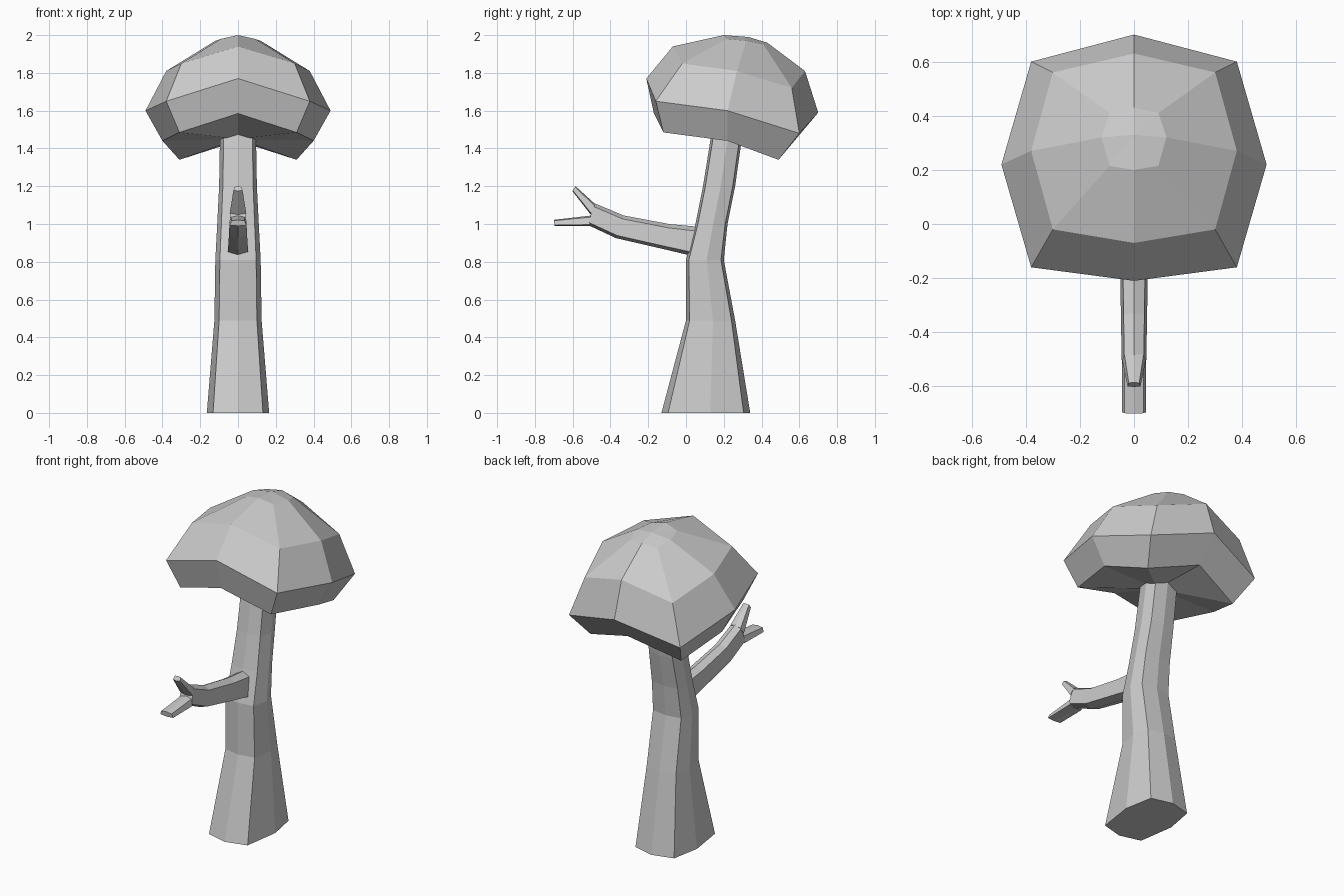
import bpy
import bmesh

default_cube = bpy.data.objects.get("Cube")
if default_cube:
    bpy.data.objects.remove(default_cube, do_unlink=True)


def make_material(name, color):
    material = bpy.data.materials.new(name)
    material.use_nodes = True
    material.diffuse_color = color
    material.node_tree.nodes["Principled BSDF"].inputs["Base Color"].default_value = color
    return material


GREY = make_material("plain grey", (0.6, 0.6, 0.6, 1))


def mirrored_ring(half):
    """Close a half outline, which starts and ends on the middle plane."""
    return half + [(-x, y, z) for x, y, z in half[-2:0:-1]]


def loft(name, half_rings, start_tip=None, end_tip=None):
    """Skin mirrored rings; close each end with a fan to a tip or a flat cap."""
    bm = bmesh.new()
    rings = [[bm.verts.new(p) for p in mirrored_ring(half)] for half in half_rings]
    count = len(rings[0])
    for low, high in zip(rings, rings[1:]):
        for i in range(count):
            j = (i + 1) % count
            bm.faces.new((low[i], low[j], high[j], high[i]))
    for ring, tip in ((rings[0], start_tip), (rings[-1], end_tip)):
        if tip is None:
            bm.faces.new(ring)
        else:
            center = bm.verts.new(tip)
            for i in range(count):
                bm.faces.new((ring[i], ring[(i + 1) % count], center))
    bmesh.ops.recalc_face_normals(bm, faces=bm.faces)
    mesh = bpy.data.meshes.new(name)
    bm.to_mesh(mesh)
    bm.free()
    mesh.materials.append(GREY)
    part = bpy.data.objects.new(name, mesh)
    bpy.context.collection.objects.link(part)
    return part


# Trunk: eight-sided, leaning and tapering upwards
def trunk_ring(z, half_width, front, back):
    middle, depth = (front + back) / 2, (back - front) / 2
    outline = ((0, -1), (0.8, -0.85), (1, 0.1), (0.8, 0.85), (0, 1))
    return [(half_width * u, middle + depth * v, z) for u, v in outline]


loft("trunk", [trunk_ring(*ring) for ring in (
    (0, 0.165, -0.13, 0.34),
    (0.49, 0.125, 0, 0.26),
    (0.81, 0.12, 0, 0.2),
    (1, 0.11, 0.05, 0.22),
    (1.2, 0.1, 0.09, 0.26),
    (1.48, 0.095, 0.135, 0.3),
)])

# Canopy: tilted eight-sided cap, from the underside rim to the crown
loft("canopy", [
    [(0, -0.17, 1.585), (0.31, -0.12, 1.485), (0.4, 0.22, 1.44),
     (0.31, 0.49, 1.34), (0, 0.57, 1.44)],
    [(0, -0.21, 1.77), (0.38, -0.16, 1.65), (0.49, 0.22, 1.6),
     (0.38, 0.6, 1.48), (0, 0.7, 1.59)],
    [(0, -0.07, 1.94), (0.3, -0.02, 1.85), (0.38, 0.27, 1.81),
     (0.3, 0.56, 1.72), (0, 0.63, 1.81)],
    [(0, 0.2, 2), (0.09, 0.215, 1.98), (0.12, 0.32, 1.97),
     (0.09, 0.41, 1.95), (0, 0.43, 1.96)],
], start_tip=(0, 0.2, 1.45), end_tip=(0, 0.33, 1.99))


# Branch and its two twigs: six-sided, ridge above and below
def limb_ring(half_width, top, bottom):
    def between(t):
        return [a + (b - a) * t for a, b in zip(top, bottom)]
    rows = ((0, 0), (0.8, 0.15), (1, 0.88), (0, 1))
    return [(half_width * u, *between(t)) for u, t in rows]


def limb(name, rings):
    loft(name, [limb_ring(*ring) for ring in rings])


limb("branch", (
    (0.055, (0.12, 0.98), (0.08, 0.82)),
    (0.052, (-0.09, 1), (-0.11, 0.865)),
    (0.048, (-0.33, 1.045), (-0.37, 0.925)),
    (0.045, (-0.485, 1.11), (-0.52, 0.995)),
))
limb("upper_twig", (
    (0.044, (-0.48, 1.105), (-0.505, 1.05)),
    (0.024, (-0.585, 1.2), (-0.602, 1.175)),
))
limb("lower_twig", (
    (0.045, (-0.5, 1.045), (-0.51, 0.99)),
    (0.044, (-0.7, 1.022), (-0.695, 0.99)),
))
